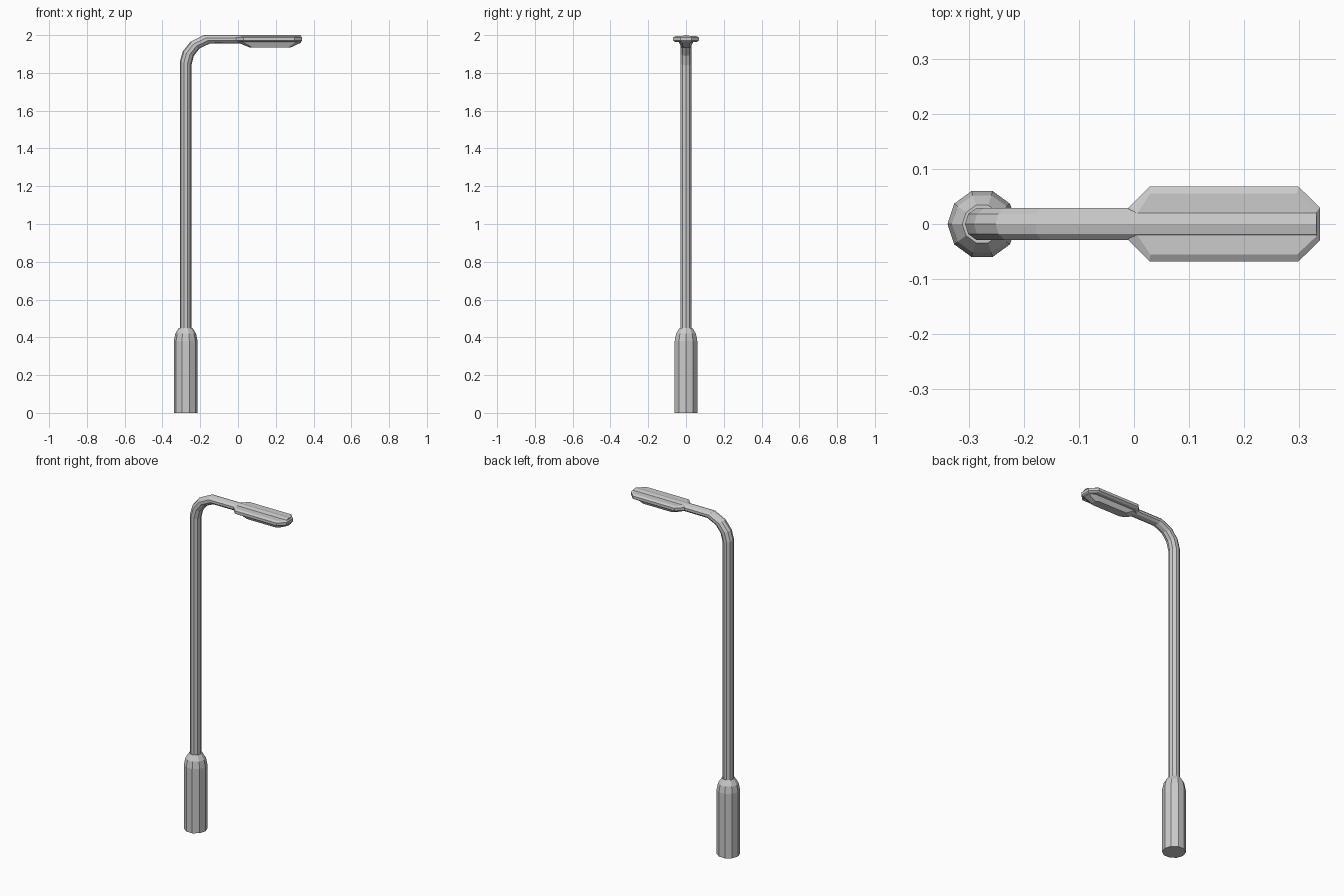
import bpy
from math import cos, sin, pi

if "Cube" in bpy.data.objects:
    bpy.data.objects.remove(bpy.data.objects["Cube"])

SIDES = 10


def loft(name, rings):
    """Flat-shaded closed loft through rings of equal vertex count."""
    n = len(rings[0])
    verts = [p for r in rings for p in r]
    faces = [list(range(n))[::-1], list(range(len(verts) - n, len(verts)))]
    for i in range(len(rings) - 1):
        for j in range(n):
            k = (j + 1) % n
            a, b = i * n, (i + 1) * n
            faces.append([a + j, a + k, b + k, b + j])
    mesh = bpy.data.meshes.new(name)
    mesh.from_pydata(verts, [], faces)
    mesh.update()
    ob = bpy.data.objects.new(name, mesh)
    bpy.context.collection.objects.link(ob)
    # consistent outward normals
    import bmesh
    bm = bmesh.new()
    bm.from_mesh(mesh)
    bmesh.ops.recalc_face_normals(bm, faces=bm.faces)
    bm.to_mesh(mesh)
    bm.free()
    return ob


def span_ring(outer, inner, ry):
    """Ten-sided ring whose diameter runs from outer to inner in the xz plane."""
    (x0, z0), (x1, z1) = outer, inner
    cx, cz, hx, hz = (x0 + x1) / 2, (z0 + z1) / 2, (x0 - x1) / 2, (z0 - z1) / 2
    return [(cx + hx * cos(a), ry * sin(a), cz + hz * cos(a))
            for a in (2 * pi * i / SIDES for i in range(SIDES))]


def plan_ring(half, z):
    """Horizontal ring mirrored in y from a half outline of (x, y) points."""
    return [(x, -y, z) for x, y in half] + [(x, y, z) for x, y in reversed(half)]


# base sleeve
CX = -0.277
loft("base_sleeve", [span_ring((CX - r, z), (CX + r, z), r) for r, z in
                     [(0.063, 0), (0.063, 0.38), (0.055, 0.42), (0.036, 0.45)]])

# pole, bend and arm (the arm runs on through the lamp head as a ridge)
path = [((-0.308, 0.44), (-0.247, 0.44)),
        ((-0.308, 1.86), (-0.247, 1.84)),
        ((-0.292, 1.915), (-0.234, 1.89)),
        ((-0.252, 1.965), (-0.203, 1.93)),
        ((-0.18, 2.0), (-0.15, 1.955)),
        ((0.333, 2.0), (0.333, 1.957))]
loft("pole_and_arm", [span_ring(o, i, 0.031) for o, i in path])

# lamp head housing
rim = [(-0.01, 0.03), (0.028, 0.068), (0.30, 0.068), (0.339, 0.03)]
inset = [(0.006, 0.02), (0.03, 0.056), (0.297, 0.056), (0.333, 0.022)]
loft("lamp_housing", [plan_ring(inset, 1.963), plan_ring(rim, 1.971),
                      plan_ring(rim, 1.987), plan_ring(inset, 1.994)])

# lens pan under the head
lens_top = [(0.0, 0.02), (0.03, 0.036), (0.30, 0.036), (0.334, 0.02)]
lens_low = [(0.06, 0.016), (0.075, 0.025), (0.265, 0.025), (0.28, 0.016)]
loft("lamp_lens", [plan_ring(lens_low, 1.935), plan_ring(lens_top, 1.96),
                   plan_ring(lens_top, 1.97)])
